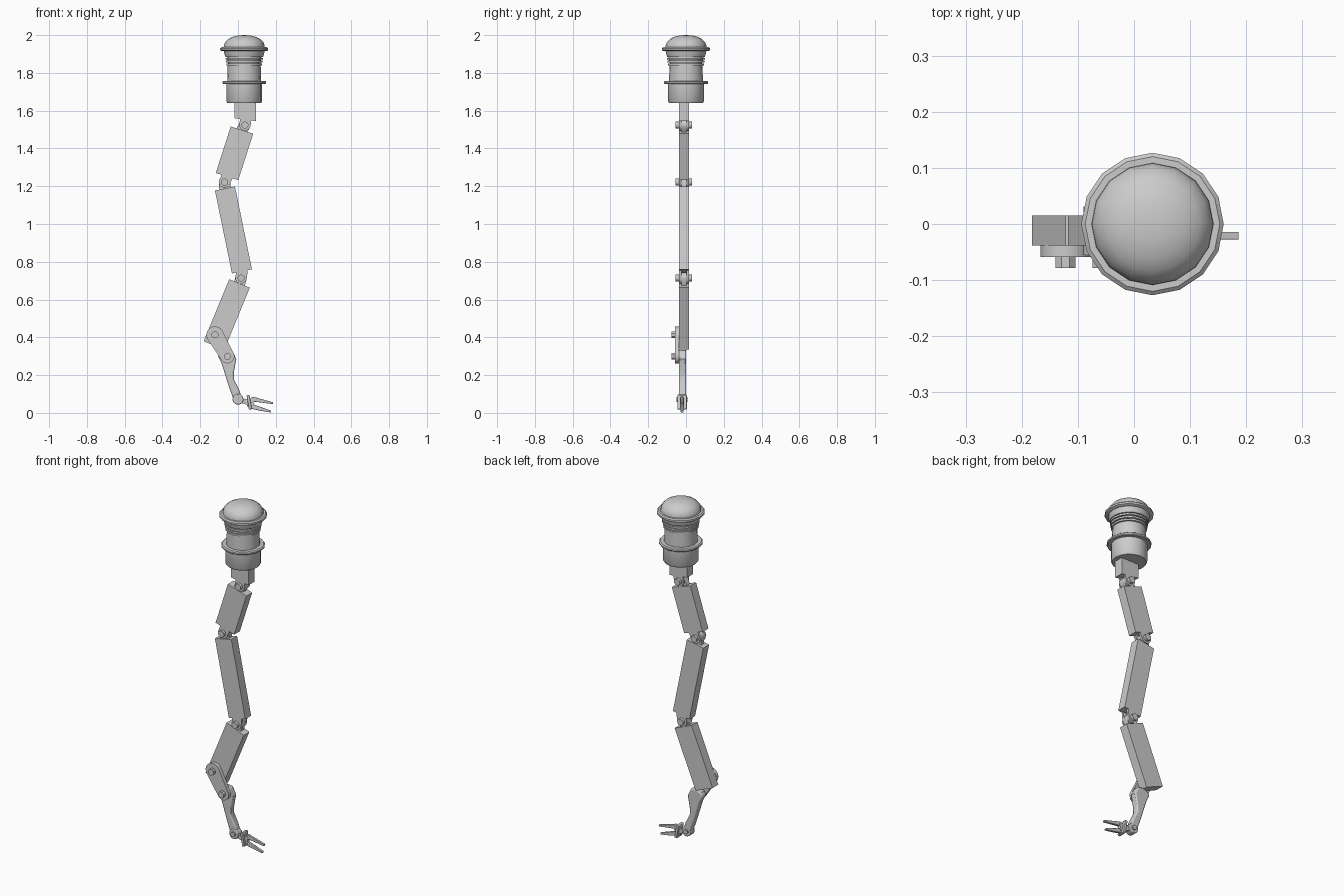
import bpy, bmesh, math
from mathutils import Vector

if "Cube" in bpy.data.objects:
    bpy.data.objects.remove(bpy.data.objects["Cube"])

ARM_Y = (-0.038, 0.015)      # front and back faces of the arm segments
HAND_Y = -0.021              # centre plane of forearm and gripper


def finish(bm, name, bevel=0, angle=35):
    bmesh.ops.remove_doubles(bm, verts=bm.verts, dist=1e-5)
    bmesh.ops.recalc_face_normals(bm, faces=bm.faces)
    me = bpy.data.meshes.new(name)
    bm.to_mesh(me)
    bm.free()
    me.shade_smooth()
    me.set_sharp_from_angle(angle=math.radians(angle))
    ob = bpy.data.objects.new(name, me)
    bpy.context.collection.objects.link(ob)
    if bevel:
        m = ob.modifiers.new("bevel", 'BEVEL')
        m.width, m.segments, m.limit_method = bevel, 2, 'ANGLE'
        m.angle_limit = math.radians(50)
    return ob


def prism(name, pts, y0, y1, bevel=0):
    """Outline in the xz plane, extruded along y."""
    bm = bmesh.new()
    f = bm.faces.new([bm.verts.new((x, y0, z)) for x, z in pts])
    out = bmesh.ops.extrude_face_region(bm, geom=[f])
    for v in out['geom']:
        if isinstance(v, bmesh.types.BMVert):
            v.co.y = y1
    return finish(bm, name, bevel)


def lathe(name, profile, cx, sides=16):
    bm = bmesh.new()
    rings = [[bm.verts.new((cx + r * math.cos(2 * math.pi * i / sides),
                            r * math.sin(2 * math.pi * i / sides), z))
              for i in range(sides)] for r, z in profile]
    for a, b in zip(rings, rings[1:]):
        for i in range(sides):
            j = (i + 1) % sides
            bm.faces.new((a[i], a[j], b[j], b[i]))
    return finish(bm, name)


def circle(c, r, n, start=0.0):
    return [(c[0] + r * math.cos(start + 2 * math.pi * i / n),
             c[1] + r * math.sin(start + 2 * math.pi * i / n)) for i in range(n)]


def bar(a, b, w):
    a, b = Vector(a), Vector(b)
    d = (b - a).normalized()
    n = Vector((-d.y, d.x)) * w / 2
    return [a + n, a - n, b - n, b + n]


def capsule(a, b, ra, rb, n=10):
    """Rounded link outline around two pivots."""
    t = math.atan2(b[1] - a[1], b[0] - a[0])
    arc = lambda c, r, s: [(c[0] + r * math.cos(s + math.pi * i / n),
                            c[1] + r * math.sin(s + math.pi * i / n)) for i in range(n + 1)]
    return arc(a, ra, t + math.pi / 2) + arc(b, rb, t - math.pi / 2)


# head housing: dome, flanges, grooved collar and base
CX = 0.033
lathe("head_dome", [(0, 1.93), (0.109, 1.93), (0.108, 1.945), (0.101, 1.963), (0.085, 1.979),
                    (0.062, 1.991), (0.033, 1.998), (0, 2.0)], CX)
lathe("head_flange", [(0, 1.916), (0.121, 1.916), (0.127, 1.92), (0.127, 1.93),
                      (0.12, 1.936), (0, 1.936)], CX)
collar = [(0, 1.918), (0.108, 1.918), (0.105, 1.9), (0.1, 1.885)]
for k in range(3):
    z, r = 1.885 - k * 0.015, 0.1 - k * 0.003
    collar += [(r - 0.008, z), (r - 0.008, z - 0.005), (r, z - 0.005), (r, z - 0.015)]
lathe("head_collar", collar + [(0.087, 1.838), (0, 1.838)], CX)
lathe("head_body", [(0, 1.845), (0.087, 1.845), (0.09, 1.75), (0, 1.75)], CX)
lathe("lower_flange", [(0, 1.741), (0.112, 1.741), (0.116, 1.745), (0.116, 1.753),
                       (0.11, 1.758), (0, 1.758)], CX)
lathe("head_base", [(0, 1.745), (0.095, 1.745), (0.095, 1.65), (0.089, 1.64), (0, 1.64)], CX)

# neck and the three arm segments
prism("neck", [(-0.018, 1.645), (0.095, 1.645), (0.095, 1.545), (-0.018, 1.56)], *ARM_Y)
segments = [((0.021, 1.497), (-0.058, 1.251), 0.125),
            ((-0.069, 1.188), (0.021, 0.749), 0.108),
            ((0.008, 0.685), (-0.127, 0.357), 0.118)]
for i, (a, b, w) in enumerate(segments):
    prism(f"arm_segment_{i + 1}", bar(a, b, w), *ARM_Y)

# hinges: outer ears above, centre tongue below, pin through both
hinges = [((0.037, 1.524), (0.043, 1.57), segments[0][0]),
          ((-0.071, 1.222), segments[0][1], segments[1][0]),
          ((0.016, 0.714), segments[1][1], segments[2][0])]
for i, (p, up, down) in enumerate(hinges):
    for side, y0, y1 in (("front", -0.038, -0.025), ("back", 0.002, 0.015)):
        prism(f"hinge_{i + 1}_ear_{side}", capsule(up, p, 0.03, 0.03), y0, y1)
    prism(f"hinge_{i + 1}_tongue", capsule(p, down, 0.03, 0.03), -0.025, 0.002)
    prism(f"hinge_{i + 1}_pin", circle(p, 0.019, 12), -0.055, 0.031)

# elbow link with bolts
ELBOW, WRIST_TOP, WRIST = (-0.122, 0.413), (-0.056, 0.299), (0.0, 0.072)
prism("elbow_link", capsule(ELBOW, WRIST_TOP, 0.045, 0.037), -0.059, -0.037)
for n, p in (("upper", ELBOW), ("lower", WRIST_TOP)):
    prism(f"elbow_bolt_{n}", circle(p, 0.019, 8, math.pi / 8), -0.078, -0.03)

# forearm, waisted towards the wrist
prism("forearm", [(-0.062, 0.334), (-0.03, 0.33), (-0.009, 0.285), (-0.022, 0.215),
                  (-0.022, 0.178), (0.006, 0.122), (0.022, 0.075), (-0.022, 0.065),
                  (-0.05, 0.145), (-0.072, 0.215), (-0.088, 0.265), (-0.107, 0.302),
                  (-0.095, 0.322)], -0.038, 0.001, 0.007)

# wrist and gripper
prism("wrist", circle(WRIST, 0.029, 14), HAND_Y - 0.021, HAND_Y + 0.021, 0.004)
prism("wrist_pin", circle(WRIST, 0.014, 10), HAND_Y - 0.028, HAND_Y + 0.028)
prism("wrist_stub", bar(WRIST, (0.052, 0.055), 0.026), HAND_Y - 0.012, HAND_Y + 0.012)
prism("gripper_palm", bar((0.053, 0.094), (0.066, 0.018), 0.016),
      HAND_Y - 0.025, HAND_Y + 0.025, 0.003)
prism("finger_mount", bar((0.05, 0.056), (0.083, 0.052), 0.045), HAND_Y - 0.01, HAND_Y + 0.01)
upper = [(0.055, 0.074), (0.08, 0.086), (0.12, 0.074), (0.187, 0.056), (0.185, 0.046),
         (0.115, 0.056), (0.075, 0.06)]
lower = [(0.055, 0.03), (0.075, 0.047), (0.115, 0.033), (0.175, 0.012), (0.175, 0.002),
         (0.115, 0.012), (0.075, 0.021)]
for n, pts in (("upper", upper), ("lower", lower)):
    prism(f"finger_{n}", pts, HAND_Y - 0.007, HAND_Y + 0.007, 0.002)
